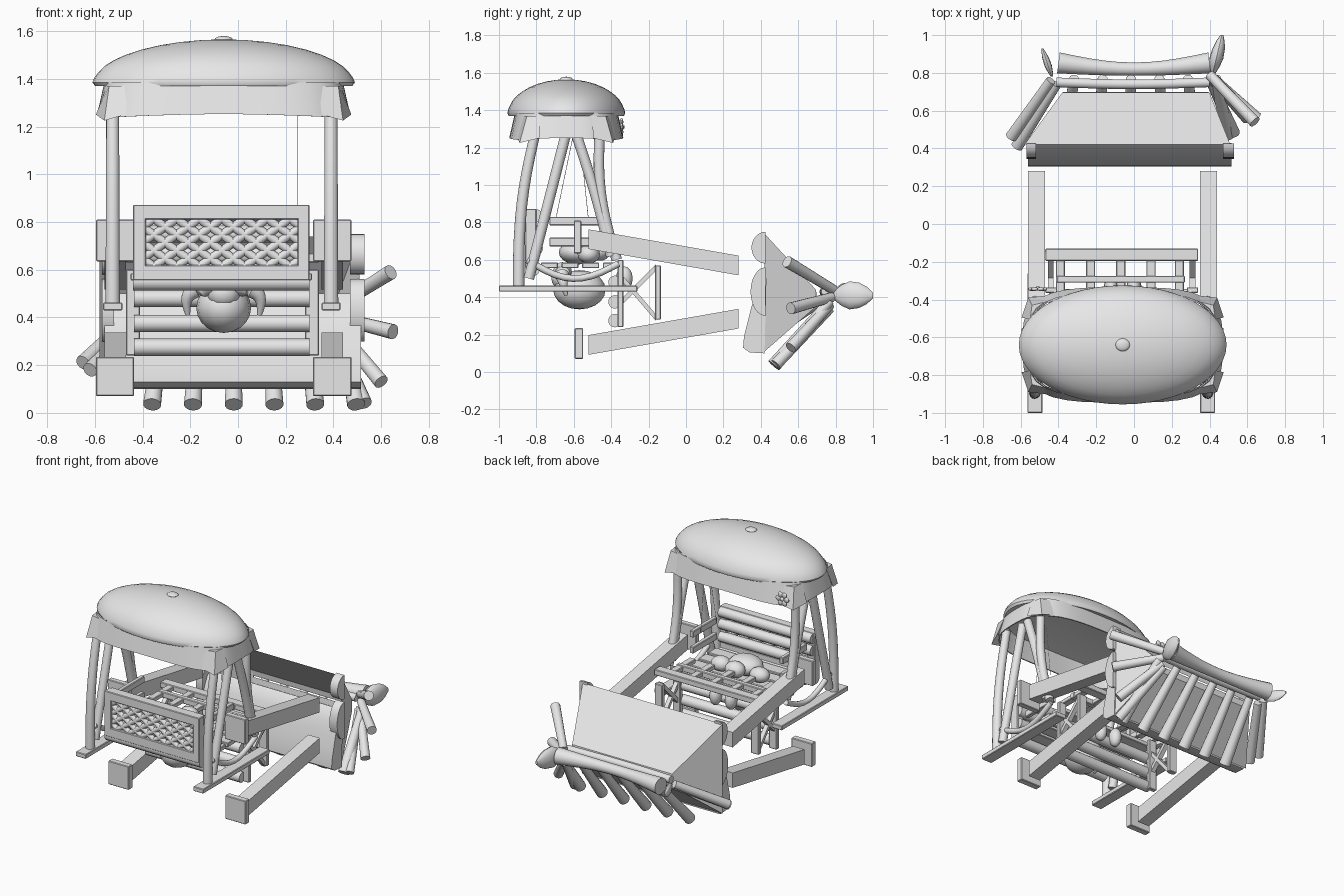
import bpy, bmesh, math
from mathutils import Vector

if "Cube" in bpy.data.objects:
    bpy.data.objects.remove(bpy.data.objects["Cube"])

CX, CY = -0.06, -0.64           # centre of the shelter
SIDES = (-0.515, 0.395)         # x of left and right frames

grey = bpy.data.materials.new("plain grey")
grey.diffuse_color = (0.8, 0.8, 0.8, 1)
grey.use_nodes = True
grey.node_tree.nodes["Principled BSDF"].inputs["Base Color"].default_value = grey.diffuse_color


def finish(name, bm, smooth=True):
    bmesh.ops.recalc_face_normals(bm, faces=bm.faces)
    me = bpy.data.meshes.new(name)
    bm.to_mesh(me)
    bm.free()
    me.materials.append(grey)
    ob = bpy.data.objects.new(name, me)
    bpy.context.collection.objects.link(ob)
    if smooth:
        bpy.ops.object.select_all(action='DESELECT')
        ob.select_set(True)
        bpy.context.view_layer.objects.active = ob
        bpy.ops.object.shade_smooth_by_angle(angle=math.radians(40))
    return ob


def loft(name, rings, caps=True, smooth=True):
    """Skin a list of closed point rings."""
    bm = bmesh.new()
    vs = [[bm.verts.new(p) for p in r] for r in rings]
    n = len(vs[0])
    for a, b in zip(vs, vs[1:]):
        for i in range(n):
            bm.faces.new((a[i], a[(i + 1) % n], b[(i + 1) % n], b[i]))
    if caps:
        bm.faces.new(vs[0])
        bm.faces.new(vs[-1])
    return finish(name, bm, smooth)


def tube(name, pts, r, r2=None, n=14, mid=None):
    """Round log along a path, tapering from r to r2, with an optional waist radius."""
    pts = [Vector(p) for p in pts]
    r2 = r if r2 is None else r2
    rings = []
    for i, p in enumerate(pts):
        d = (pts[min(i + 1, len(pts) - 1)] - pts[max(i - 1, 0)]).normalized()
        ref = Vector((1, 0, 0)) if abs(d.x) < 0.9 else Vector((0, 1, 0))
        u = d.cross(ref).normalized()
        v = d.cross(u)
        f = i / (len(pts) - 1)
        k = r + (r2 - r) * f
        if mid:
            k += (mid - k) * math.sin(math.pi * f)
        rings.append([p + k * (math.cos(t) * u + math.sin(t) * v)
                      for t in (2 * math.pi * j / n for j in range(n))])
    return loft(name, rings)


def bend(a, b, off, n=10):
    """Points from a to b bowed by the vector off."""
    a, b, off = Vector(a), Vector(b), Vector(off)
    return [a.lerp(b, i / n) + off * math.sin(math.pi * i / n) for i in range(n + 1)]


def box(name, lo, hi, bevel=0.004):
    bm = bmesh.new()
    bmesh.ops.create_cube(bm, size=1)
    for v in bm.verts:
        v.co = [lo[i] + (v.co[i] + 0.5) * (hi[i] - lo[i]) for i in range(3)]
    bmesh.ops.bevel(bm, geom=bm.edges[:], offset=bevel, segments=1, affect='EDGES')
    return finish(name, bm, False)


def beam(name, x, w, y0, z0, y1, z1, h):
    """Straight timber of width w in a side plane, vertical ends of height h."""
    return loft(name, [[(x - w / 2, y, z - h / 2), (x + w / 2, y, z - h / 2),
                        (x + w / 2, y, z + h / 2), (x - w / 2, y, z + h / 2)]
                       for y, z in ((y0, z0), (y1, z1))], smooth=False)


def blob(name, c, r, seg=16):
    bm = bmesh.new()
    bmesh.ops.create_uvsphere(bm, u_segments=seg, v_segments=seg // 2 + 2, radius=1)
    for v in bm.verts:
        v.co = [c[i] + v.co[i] * r[i] for i in range(3)]
    return finish(name, bm)


def oval(a, b, z, n=48, p=2.0, lift=0):
    ring = []
    for i in range(n):
        t = 2 * math.pi * i / n
        c, s = math.cos(t), math.sin(t)
        k = (abs(c) ** p + abs(s) ** p) ** (-1 / p)
        ring.append((CX + a * k * c, CY + b * k * s, z + lift * abs(math.cos(2 * t))))
    return ring


# canopy dome with rolled rim and top knob
prof = [(0.93, 1.375), (0.98, 1.37), (1.0, 1.385), (0.985, 1.405)]
prof += [(0.97 * math.cos(t), 1.405 + 0.16 * math.sin(t) ** 1.15)
         for t in (math.pi / 2 * i / 9 for i in range(1, 9))] + [(0.02, 1.565)]
loft("canopy_dome", [oval(0.55 * k, 0.315 * k, z) for k, z in prof])
blob("canopy_knob", (CX, CY, 1.565), (0.038, 0.034, 0.014))

# hanging canopy skirt, a thin wall with draped corners
loft("canopy_skirt", [oval(0.50, 0.275, 1.385, p=3.5), oval(0.53, 0.305, 1.24, p=3.5, lift=0.012),
                      oval(0.522, 0.297, 1.24, p=3.5, lift=0.012), oval(0.492, 0.267, 1.385, p=3.5)], False)
for sx in (-1, 1):
    for sy in (-1, 1):
        x, y = CX + sx * 0.45, CY + sy * 0.205
        loft("skirt_corner", [
            [(x - sx * .05, y + sy * .025, 1.37), (x + sx * .03, y + sy * .005, 1.37), (x + sx * .04, y - sy * .07, 1.37)],
            [(x - sx * .04, y + sy * .055, 1.25), (x + sx * .05, y + sy * .045, 1.225), (x + sx * .085, y - sy * .06, 1.25)]],
            smooth=False)

# flower on the back left of the skirt
for i in range(6):
    t = i * math.pi / 3
    blob("flower_petal", (-0.51 + 0.032 * math.cos(t), -0.345, 1.31 + 0.032 * math.sin(t)), (.02, .01, .02), 10)
blob("flower_middle", (-0.51, -0.34, 1.31), (.014, .012, .014), 10)

# shelter side frames: posts, braces, runner, swooping rail
for x in (-0.525, 0.39):
    tube("front_post", bend((x, -0.895, 0.45), (x, -0.80, 1.30), (0, -0.03, 0.02)), 0.031, 0.027)
    tube("front_brace", bend((x, -0.84, 0.5), (x, -0.64, 1.28), (0, 0, 0)), 0.028)
    tube("rear_brace", bend((x, -0.40, 0.62), (x, -0.59, 1.28), (0, 0.01, 0)), 0.028)
    tube("rear_post", bend((x, -0.37, 0.6), (x, -0.46, 1.30), (0, -0.04, 0)), 0.028)
    tube("side_swoop", bend((x, -0.85, 0.60), (x, -0.36, 0.58), (0, 0, -0.09)), 0.018)
    box("runner", (x - 0.04, -1.0, 0.43), (x + 0.04, -0.26, 0.462))

# lifting arms with end blocks
for x in SIDES:
    beam("upper_arm", x, 0.09, -0.52, 0.71, 0.28, 0.57, 0.105)
    beam("lower_arm", x, 0.09, -0.52, 0.145, 0.28, 0.285, 0.105)
    box("upper_block", (x - 0.08, -0.60, 0.635), (x + 0.08, -0.56, 0.81))
    box("lower_block", (x - 0.08, -0.595, 0.07), (x + 0.08, -0.55, 0.235))

# cross frame between the arms
box("cross_bar_rear", (-0.47, -0.195, 0.63), (0.34, -0.13, 0.67))
box("cross_bar_front", (-0.41, -0.31, 0.63), (0.27, -0.275, 0.67))
for x in (-0.39, -0.23, -0.07, 0.09, 0.24):
    box("cross_rung", (x - 0.024, -0.42, 0.635), (x + 0.024, -0.15, 0.665))

# undercarriage legs and crossed braces
for x in (-0.44, 0.31):
    box("leg_front", (x - .03, -0.365, 0.24), (x + .03, -0.335, 0.60))
    box("leg_rear", (x - .03, -0.165, 0.28), (x + .03, -0.135, 0.57))
    beam("leg_brace", x, 0.03, -0.34, 0.38, -0.16, 0.56, 0.035)
    beam("leg_brace", x, 0.03, -0.34, 0.50, -0.16, 0.29, 0.035)

# log slats across the undercarriage
for z in (0.275, 0.375, 0.48):
    tube("cross_slat", [(-0.435, -0.38, z), (0.30, -0.38, z)], 0.036)

# bench: seat planks, back boards, arm bars
for y in (-0.73, -0.62, -0.51, -0.40):
    box("seat_plank", (-0.45, y - 0.045, 0.555), (0.31, y + 0.045, 0.585))
for z in (0.66, 0.75, 0.835):
    tube("back_board", [(-0.43, -0.80, z), (0.29, -0.80, z)], 0.035)
for x in (-0.42, 0.28):
    for z in (0.695, 0.807):
        box("arm_bar", (x - 0.015, -0.73, z - 0.023), (x + 0.015, -0.46, z + 0.023))

# front grille frame with a woven lattice
for n, lo, hi in (("top", (-.44, -.86, .81), (.30, -.80, .872)), ("bottom", (-.44, -.86, .555), (.30, -.80, .62)),
                  ("left", (-.44, -.86, .57), (-.385, -.80, .87)), ("right", (.25, -.86, .57), (.30, -.80, .87))):
    box("grille_" + n, lo, hi)
tube("grille_roll", [(-0.44, -0.82, 0.55), (0.30, -0.82, 0.55)], 0.038)
x0, x1, z0, z1, slope = -0.39, 0.255, 0.615, 0.815, 0.7
for s in (1, -1):
    for i in range(-4, 9):
        c = x0 + 0.04 + i * 0.095 if s > 0 else x1 - 0.04 - i * 0.095
        ends = sorted((c, c + s * (z1 - z0) / slope))
        a, b = max(x0, ends[0]), min(x1, ends[1])
        if b - a > 0.03:
            za, zb = (z0 + s * slope * (x - c) for x in (a, b))
            tube("grille_weave", [(a, -0.834, za), (b, -0.834, zb)], 0.0185, n=10)

# bundle on the bench with hanging ball and side leaves
blob("hanging_ball", (CX, -0.57, 0.44), (0.115, 0.14, 0.105))
blob("ball_crown", (CX, -0.66, 0.50), (0.07, 0.06, 0.06), 12)
for s in (-1, 1):
    tube("ball_leaf", bend((CX + s * .06, -0.66, .54), (CX + s * .15, -0.64, .41), (s * .04, -0.01, .02)), 0.05, 0.01)
    blob("bundle_side", (CX + s * 0.15, -0.52, 0.63), (0.07, 0.06, 0.05), 12)
    blob("bundle_foot", (CX + s * 0.06, -0.33, 0.50), (0.04, 0.045, 0.065), 12)
blob("bundle_body", (CX, -0.58, 0.64), (0.12, 0.10, 0.065))
blob("bundle_head", (CX, -0.46, 0.65), (0.07, 0.06, 0.055))

# thin hanging cords
for y0, y1 in ((-0.60, -0.70), (-0.57, -0.52)):
    tube("cord", [(0.25, y0, 1.28), (0.25, y1, 0.8)], 0.0015, n=4)

# hollow scoop: tapering shell, open on the near side above its curved wall
loft("scoop_shell", [[(-.58, .42, .11), (.51, .42, .11), (.51, .42, .74), (-.58, .42, .74)],
                     [(-.38, .695, .35), (.40, .695, .35), (.40, .695, .44), (-.38, .695, .44)],
                     [(-.37, .70, .39), (.39, .70, .39), (.39, .70, .40), (-.37, .70, .40)]], caps=False, smooth=False)
wall = [(.42, .10), (.34, .105), (.305, .13), (.31, .19), (.33, .27), (.35, .35), (.375, .42), (.40, .47), (.43, .50)]
loft("scoop_wall", [[(x, y, z) for y, z in wall] for x in (-0.56, 0.515)])

# rounded ears at the scoop ends
for x0, x1 in ((-0.57, -0.52), (0.47, 0.53)):
    for z, ry, rz in ((0.665, 0.075, 0.085), (0.43, 0.08, 0.13)):
        loft("scoop_ear", [[(x, 0.425 - ry * math.sin(t), z + rz * math.cos(t))
                            for t in (math.pi * i / 12 for i in range(13))] for x in (x0, x1)])

# ribs under the scoop
for i in range(6):
    x = -0.36 + 0.171 * i
    tube("scoop_rib", [(x, 0.47, 0.035), (0.88 * x, 0.77, 0.38)], 0.038, 0.026)

# logs along the scoop lip
tube("lip_log_inner", bend((-0.41, 0.75, 0.43), (0.40, 0.75, 0.43), (0, -0.01, 0)), 0.026)
tube("lip_log_outer", bend((-0.40, 0.853, 0.42), (0.40, 0.853, 0.42), (0, -0.033, 0)), 0.057, mid=0.036)

# fanned logs at both ends of the lip
for a, b in (((.40, .79, .44), (.64, .54, .59)), ((.41, .78, .40), (.65, .56, .34)),
             ((.41, .77, .36), (.60, .56, .13)), ((.40, .77, .34), (.53, .48, .04)),
             ((-.44, .76, .41), (-.65, .46, .21)), ((-.41, .74, .39), (-.62, .41, .18))):
    tube("fan_log", [a, b], 0.026, 0.032)

# pointed leaves at the lip corners
for x, y0, y1, r in ((0.44, 0.79, 1.0, 0.075), (-0.46, 0.78, 0.93, 0.04)):
    steps = [(0.0, .3), (.2, .75), (.4, 1), (.65, .9), (.85, .6), (1.0, .2)]
    loft("corner_leaf", [[(x + 0.05 * (k - .5) * (1 if x > 0 else -1) + 0.5 * r * w * math.cos(t), y0 + (y1 - y0) * k,
                           0.41 + r * w * math.sin(t))
                          for t in (math.pi * j / 6 for j in range(12))] for k, w in steps])
